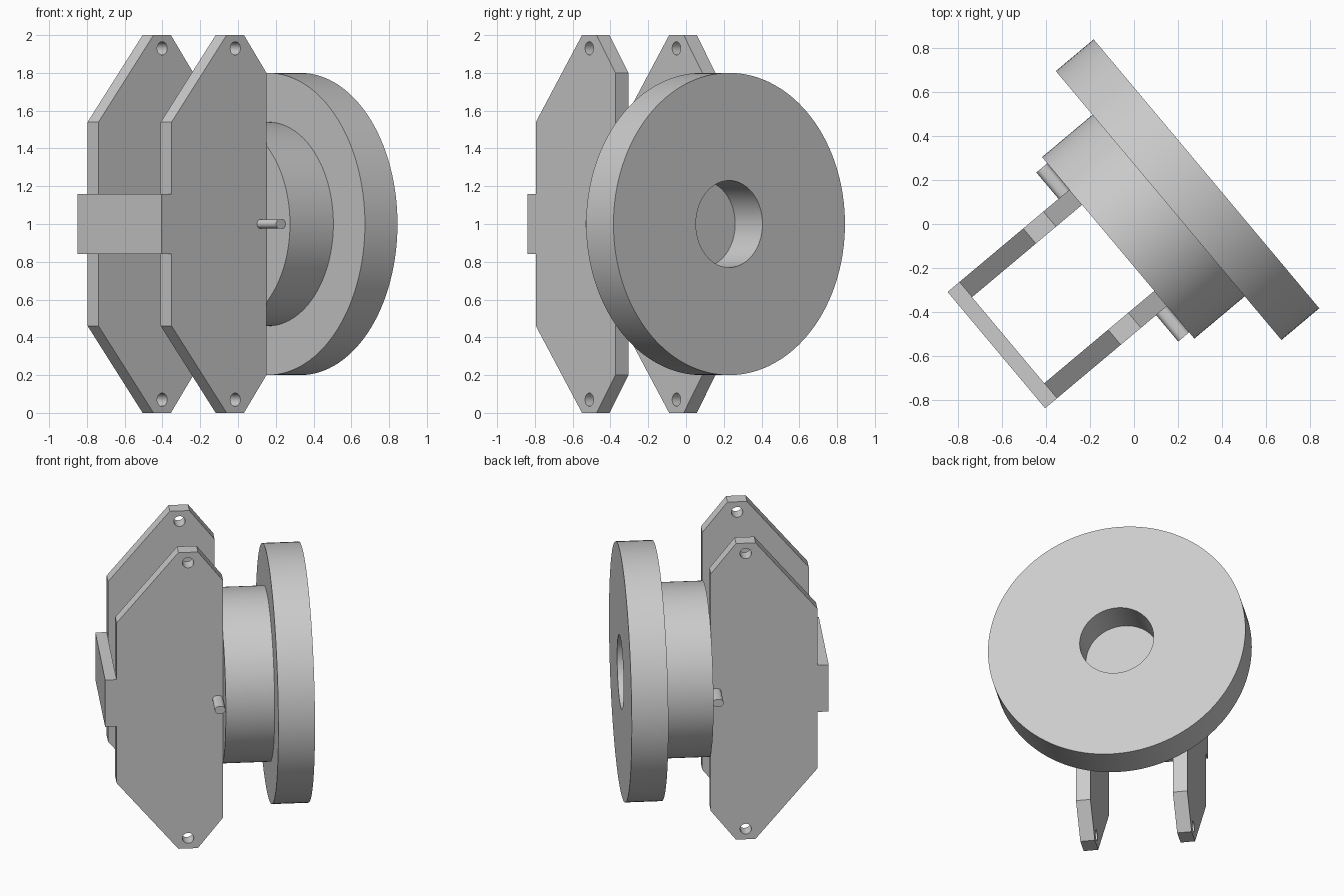
import bpy, bmesh
from math import cos, sin, pi, radians
from mathutils import Matrix

cube = bpy.data.objects.get("Cube")
if cube:
    bpy.data.objects.remove(cube, do_unlink=True)

grey = bpy.data.materials.new("plain grey")
grey.use_nodes = True
colour = (0.6, 0.6, 0.6, 1)
grey.diffuse_color = colour
grey.node_tree.nodes["Principled BSDF"].inputs["Base Color"].default_value = colour

# The whole assembly is turned about the vertical; its centre line is at z = 1
FRAME = Matrix.Rotation(radians(40), 4, 'Z') @ Matrix.Translation((0, -0.037, 1))
SIDEWAYS = Matrix.Rotation(pi / 2, 4, 'X')                    # extrude across
AXIAL = Matrix(((0, 0, 1, 0), (1, 0, 0, 0), (0, 1, 0, 0), (0, 0, 0, 1)))  # extrude along axle


def circle(r, cx=0, cy=0, n=128):
    return [(cx + r * cos(2 * pi * i / n), cy + r * sin(2 * pi * i / n)) for i in range(n)]


def rect(x0, x1, h):
    return [(x0, -h), (x1, -h), (x1, h), (x0, h)]


def extrude(name, loops, turn, lo, hi):
    """Extrude a flat outline (later loops are holes) from lo to hi."""
    curve = bpy.data.curves.new(name, 'CURVE')
    curve.dimensions = '2D'
    curve.fill_mode = 'BOTH'
    curve.extrude = (hi - lo) / 2
    for loop in loops:
        spline = curve.splines.new('POLY')
        spline.points.add(len(loop) - 1)
        for point, (x, y) in zip(spline.points, loop):
            point.co = (x, y, 0, 1)
        spline.use_cyclic_u = True
    helper = bpy.data.objects.new(name + " outline", curve)
    bpy.context.collection.objects.link(helper)
    graph = bpy.context.evaluated_depsgraph_get()
    mesh = bpy.data.meshes.new_from_object(helper.evaluated_get(graph))
    bpy.data.objects.remove(helper, do_unlink=True)
    bpy.data.curves.remove(curve)

    bm = bmesh.new()
    bm.from_mesh(mesh)
    bmesh.ops.remove_doubles(bm, verts=bm.verts, dist=0.0001)
    bmesh.ops.recalc_face_normals(bm, faces=bm.faces)
    bm.transform(FRAME @ turn @ Matrix.Translation((0, 0, (lo + hi) / 2)))
    bm.to_mesh(mesh)
    bm.free()
    mesh.materials.clear()
    mesh.materials.append(grey)
    obj = bpy.data.objects.new(name, mesh)
    bpy.context.collection.objects.link(obj)
    bpy.ops.object.select_all(action='DESELECT')
    obj.select_set(True)
    bpy.context.view_layer.objects.active = obj
    bpy.ops.object.shade_smooth_by_angle(angle=radians(30))
    return obj


# Wheel with a blind centre bore, and the hub behind it
extrude("wheel", [circle(0.8), circle(0.23)], AXIAL, 0.175, 0.4)
extrude("hub", [circle(0.54)], AXIAL, -0.125, 0.175)

# Side plates: clipped corners, one small hole at each end
half = [(-0.125, 0.8), (-0.28, 1), (-0.4, 1), (-0.78, 0.54)]
plate = half + [(x, -y) for x, y in reversed(half)]
holes = [circle(0.035, -0.34, s * 0.93, 32) for s in (1, -1)]

# Pin section: a slot shape with rounded ends
pin = [(x + (-0.165 if x < 0 else -0.15), y) for x, y in
       [(0.025 * cos(a), 0.025 * sin(a)) for a in
        [2 * pi * (i + 0.5) / 32 for i in range(32)]]]

for side, s in (("left", 1), ("right", -1)):
    lo, hi = sorted((s * 0.256, s * 0.346))
    extrude(side + "_plate", [plate] + holes, SIDEWAYS, lo, hi)
    lo, hi = sorted((s * 0.34, s * 0.503))
    extrude(side + "_pin", [pin], SIDEWAYS, lo, hi)

# Bar joining the two plates
extrude("cross_bar", [rect(-0.85, -0.78, 0.158)], SIDEWAYS, -0.346, 0.346)
